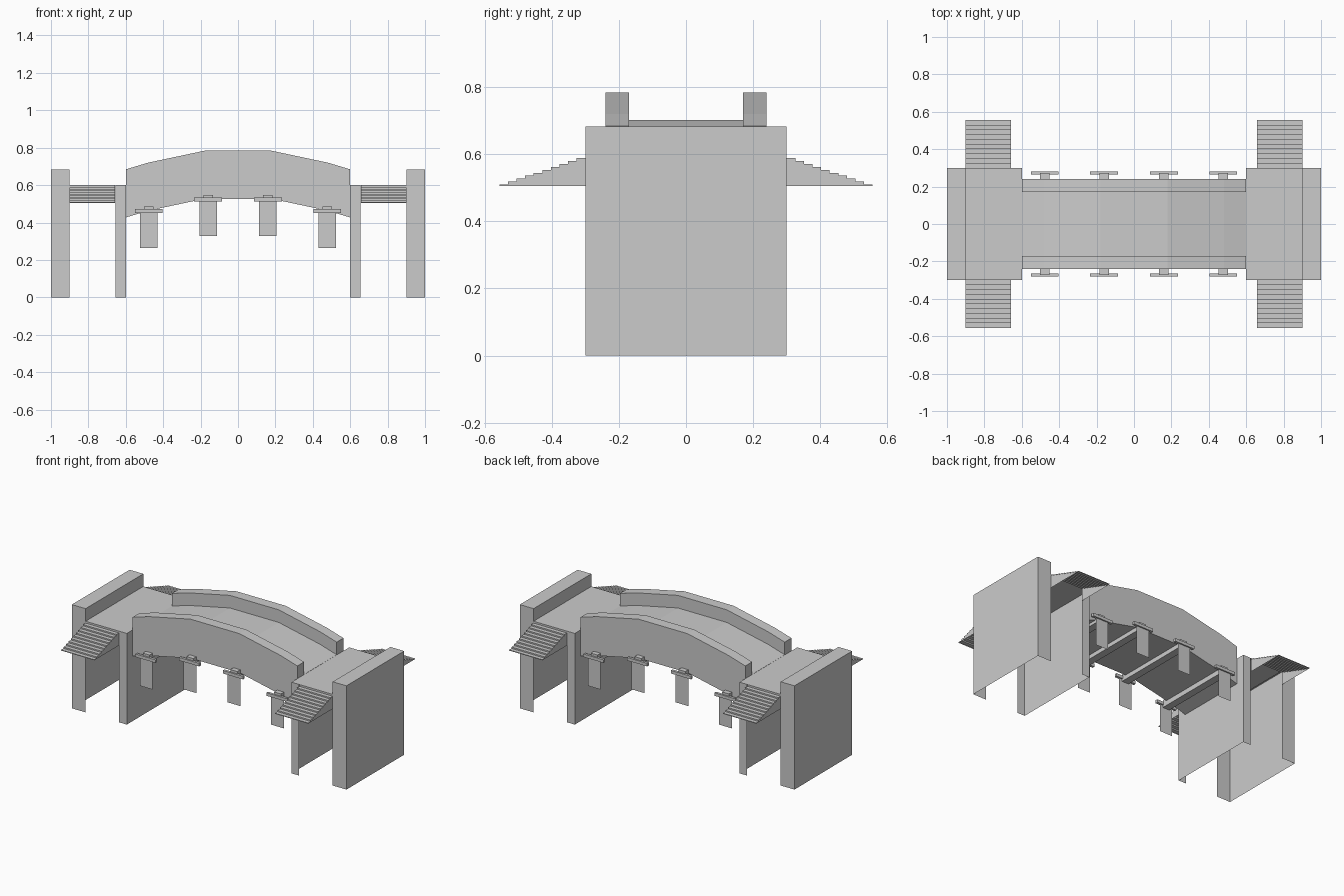
import bpy, bmesh

if "Cube" in bpy.data.objects:
    bpy.data.objects.remove(bpy.data.objects["Cube"])


def finish(name, bm, mirror=()):
    bmesh.ops.remove_doubles(bm, verts=bm.verts, dist=1e-5)
    bmesh.ops.recalc_face_normals(bm, faces=bm.faces)
    me = bpy.data.meshes.new(name)
    bm.to_mesh(me)
    bm.free()
    ob = bpy.data.objects.new(name, me)
    bpy.context.collection.objects.link(ob)
    if mirror:
        m = ob.modifiers.new("mirror", 'MIRROR')
        m.use_axis = ['X' in mirror, 'Y' in mirror, False]
        m.use_mirror_merge = False
    return ob


def face(bm, pts):
    bm.faces.new([bm.verts.new(p) for p in pts])


def sheet_x(bm, x, z0, z1, w):
    face(bm, [(x, -w, z0), (x, w, z0), (x, w, z1), (x, -w, z1)])


def sheet_y(bm, y, x0, x1, z0, z1):
    face(bm, [(x0, y, z0), (x1, y, z0), (x1, y, z1), (x0, y, z1)])


def sheet_z(bm, z, x0, x1, w):
    face(bm, [(x0, -w, z), (x1, -w, z), (x1, w, z), (x0, w, z)])


def box(name, lo, hi, mirror=()):
    bm = bmesh.new()
    bmesh.ops.create_cube(bm, size=1)
    for v in bm.verts:
        v.co = [(a + b) / 2 + c * (b - a) for a, b, c in zip(lo, hi, v.co)]
    return finish(name, bm, mirror)


W = 0.3       # half width of the abutments
DECK = 0.6    # landing height

# Outer end walls: open-backed shell with a raised parapet
bm = bmesh.new()
sheet_x(bm, 1.0, 0, 0.683, W)
sheet_x(bm, 0.9, DECK, 0.683, W)
sheet_z(bm, 0.683, 0.9, 1.0, W)
for y in (-W, W):
    sheet_y(bm, y, 0.9, 1.0, 0, 0.683)
finish("outer_wall", bm, 'X')

# Inner walls: open-backed shell facing the span
bm = bmesh.new()
sheet_x(bm, 0.6, 0, DECK, W)
for y in (-W, W):
    sheet_y(bm, y, 0.6, 0.655, 0, DECK)
finish("inner_wall", bm, 'X')

# Landings between the walls
bm = bmesh.new()
sheet_z(bm, DECK, 0.6, 0.9, W)
finish("landing", bm, 'X')

# Stairs, open underneath
bm = bmesh.new()
N, X0, X1, BASE = 10, 0.658, 0.9, 0.505
run, rise = 0.256 / N, 0.0087
prev = DECK
for i in range(N):
    y0, y1, z = W + i * run, W + (i + 1) * run, 0.588 - i * rise
    sheet_y(bm, y0, X0, X1, z, prev)
    face(bm, [(X0, y0, z), (X1, y0, z), (X1, y1, z), (X0, y1, z)])
    for x in (X0, X1):
        face(bm, [(x, y0, BASE), (x, y1, BASE), (x, y1, z), (x, y0, z)])
    prev = z
sheet_y(bm, W + N * run, X0, X1, BASE, prev)
finish("stairs", bm, 'XY')

# Arched span: channel cross-section lofted along a five-segment curve
arch = [(-0.6, 0.684), (-0.48, 0.72), (-0.178, 0.784),
        (0.178, 0.784), (0.48, 0.72), (0.6, 0.684)]
section = [(-0.24, -0.257), (0.24, -0.257), (0.24, 0), (0.17, 0),
           (0.17, -0.083), (-0.17, -0.083), (-0.17, 0), (-0.24, 0)]
bm = bmesh.new()
rings = [[bm.verts.new((x, y, z + dz)) for y, dz in section] for x, z in arch]
for a, b in zip(rings, rings[1:]):
    for i in range(len(section)):
        j = (i + 1) % len(section)
        bm.faces.new((a[i], a[j], b[j], b[i]))
bm.faces.new(rings[0])
bm.faces.new(rings[-1])
finish("arched_span", bm)

# Cross beams with end bars and hanging banners
for tag, x, z in (("inner", 0.16, 0.548), ("outer", 0.478, 0.486)):
    box(tag + "_cross_beam", (x - 0.025, -0.272, z - 0.05), (x + 0.025, 0.272, z), 'X')
    box(tag + "_end_bar", (x - 0.074, 0.264, z - 0.035), (x + 0.074, 0.281, z - 0.015), 'XY')
    bm = bmesh.new()
    sheet_y(bm, 0.272, x - 0.047, x + 0.047, z - 0.221, z - 0.03)
    finish(tag + "_banner", bm, 'XY')
